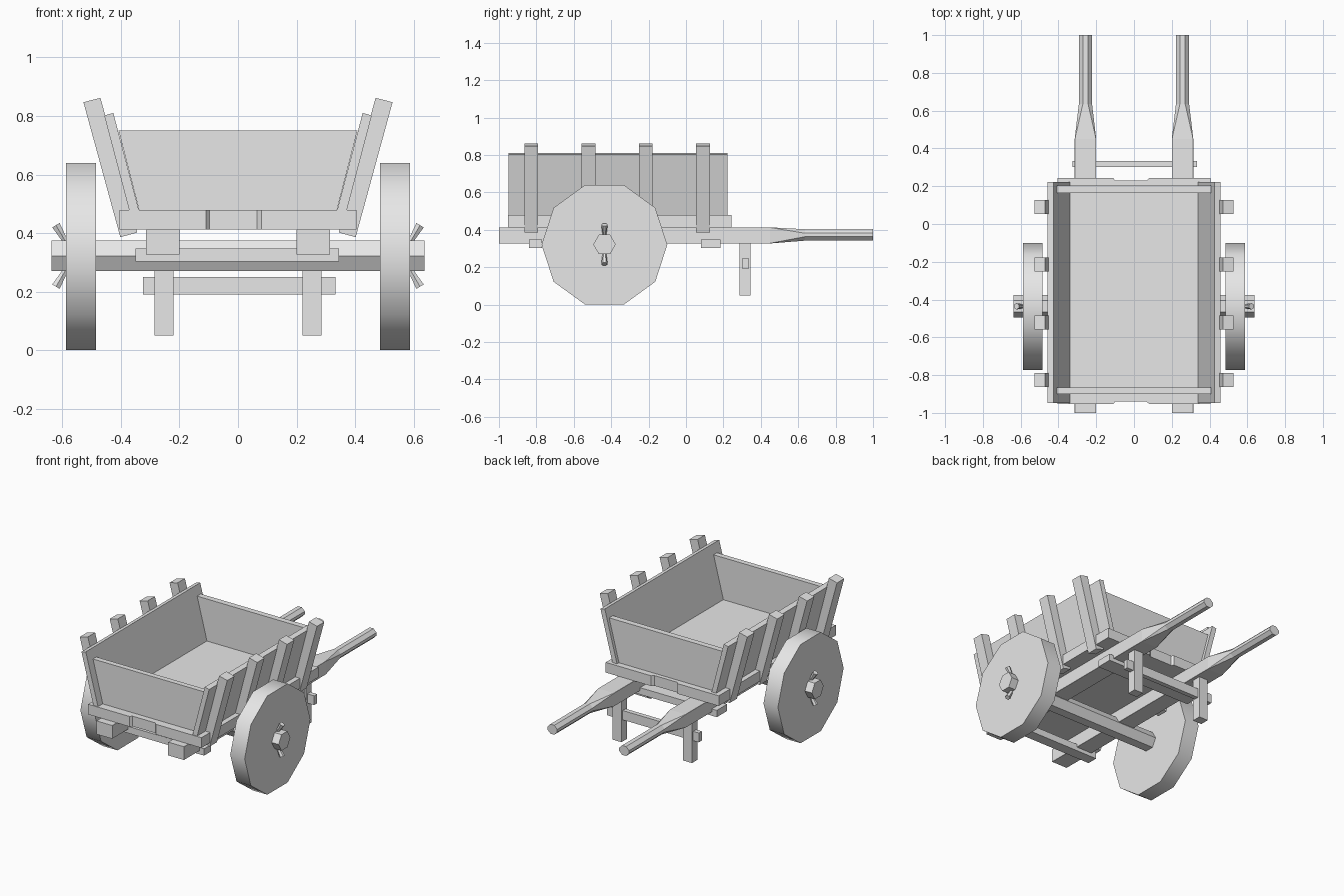
import bpy, bmesh, math
from mathutils import Vector

cube = bpy.data.objects.get("Cube")
if cube:
    bpy.data.objects.remove(cube, do_unlink=True)

GREY = (0.8, 0.8, 0.8, 1.0)
wood = bpy.data.materials.new("plain_grey")
wood.use_nodes = True
wood.diffuse_color = GREY
wood.node_tree.nodes["Principled BSDF"].inputs["Base Color"].default_value = GREY


def loft(name, rings):
    """Closed solid through matching rings of points."""
    bm = bmesh.new()
    rows = [[bm.verts.new(p) for p in ring] for ring in rings]
    n = len(rows[0])
    for a, b in zip(rows, rows[1:]):
        for i in range(n):
            j = (i + 1) % n
            bm.faces.new((a[i], a[j], b[j], b[i]))
    bm.faces.new(rows[0])
    bm.faces.new(rows[-1])
    bmesh.ops.recalc_face_normals(bm, faces=bm.faces)
    mesh = bpy.data.meshes.new(name)
    bm.to_mesh(mesh)
    bm.free()
    mesh.materials.append(wood)
    obj = bpy.data.objects.new(name, mesh)
    bpy.context.collection.objects.link(obj)
    return obj


def box(name, x, y, z):
    ring = [(x[0], y[0]), (x[1], y[0]), (x[1], y[1]), (x[0], y[1])]
    return loft(name, [[(a, b, h) for a, b in ring] for h in z])


def slab(name, outline, y):
    """Front-view outline (x, z) given depth along y."""
    return loft(name, [[(a, d, h) for a, h in outline] for d in y])


def rod(name, start, end, r0, r1, sides, turn=0.0):
    """Tapered rod from start to end."""
    start, end = Vector(start), Vector(end)
    axis = (end - start).normalized()
    u = Vector((0, 1, 0))
    v = axis.cross(u)
    angles = [turn + math.tau * i / sides for i in range(sides)]
    return loft(name, [[c + r * (math.cos(t) * u + math.sin(t) * v) for t in angles]
                       for c, r in ((start, r0), (end, r1))])


def shaft_ring(cx, y, z0, z1, half, cut):
    """Eight-point section: a rectangle with its corners cut."""
    hz, cz = (z1 - z0) / 2, (z0 + z1) / 2
    quarter = [(half, hz - cut), (half - cut, hz)]
    pts = quarter + [(-a, b) for a, b in reversed(quarter)]
    pts += [(-a, -b) for a, b in pts]
    return [(cx + a, y, cz + b) for a, b in pts]


# Bed with a shallow worn dent at both ends
FRONT, BACK, DENT = -0.953, 0.243, 0.014
outline = [(-0.405, FRONT), (-0.11, FRONT), (-0.098, FRONT + DENT), (0.065, FRONT + DENT),
           (0.08, FRONT), (0.405, FRONT), (0.405, BACK), (0.08, BACK),
           (0.065, BACK - DENT), (-0.098, BACK - DENT), (-0.11, BACK), (-0.405, BACK)]
loft("bed", [[(x, y, z) for x, y in outline] for z in (0.412, 0.478)])

# End boards, widening upward between the sides
end_outline = [(-0.337, 0.475), (0.337, 0.475), (0.408, 0.75), (-0.408, 0.75)]
slab("front_board", end_outline, (-0.9, -0.865))
slab("back_board", end_outline, (0.165, 0.203))

# Axle and cross bars
AXLE_Y, AXLE_Z = -0.436, 0.322
rod("axle", (-0.638, AXLE_Y, AXLE_Z), (0.638, AXLE_Y, AXLE_Z), 0.06, 0.06, 6)
box("front_cross_bar", (-0.35, 0.345), (-0.84, -0.77), (0.303, 0.347))
box("back_cross_bar", (-0.35, 0.345), (0.08, 0.185), (0.303, 0.347))
box("leg_stretcher", (-0.325, 0.333), (0.303, 0.333), (0.19, 0.25))

for s, side in ((1, "left"), (-1, "right")):
    # Leaning side board and its four posts
    slab(side + "_side_board", [(s * 0.337, 0.472), (s * 0.368, 0.464),
                                (s * 0.457, 0.802), (s * 0.426, 0.81)], (-0.948, 0.222))
    for i in range(4):
        y = -0.827 + i * 0.306
        slab(f"{side}_post_{i + 1}", [(s * 0.402, 0.386), (s * 0.344, 0.402),
                                      (s * 0.47, 0.862), (s * 0.528, 0.847)],
             (y - 0.037, y + 0.037))

    # Shaft that narrows into an eight-sided handle
    cx = s * 0.257
    loft(side + "_shaft", [shaft_ring(cx, -1.0, 0.327, 0.413, 0.057, 0.001),
                           shaft_ring(cx, 0.45, 0.327, 0.413, 0.057, 0.001),
                           shaft_ring(cx, 0.635, 0.342, 0.403, 0.035, 0.021),
                           shaft_ring(cx, 1.0, 0.342, 0.403, 0.035, 0.021)])
    box(side + "_leg", (s * 0.22, s * 0.285), (0.287, 0.346), (0.05, 0.335))

    # Solid ten-sided wheel with a smooth rim
    wheel = rod(side + "_wheel", (s * 0.485, AXLE_Y, AXLE_Z - 0.002),
                (s * 0.588, AXLE_Y, AXLE_Z - 0.002), 0.336, 0.336, 10)
    bpy.ops.object.select_all(action="DESELECT")
    wheel.select_set(True)
    bpy.context.view_layer.objects.active = wheel
    bpy.ops.object.shade_smooth_by_angle(angle=math.radians(40))

    # Splayed pins that hold the wheel on
    for v, end in ((1, "upper"), (-1, "lower")):
        rod(f"{side}_{end}_pin", (s * 0.575, AXLE_Y, AXLE_Z + v * 0.025),
            (s * 0.622, AXLE_Y, AXLE_Z + v * 0.105), 0.007, 0.017, 6)
